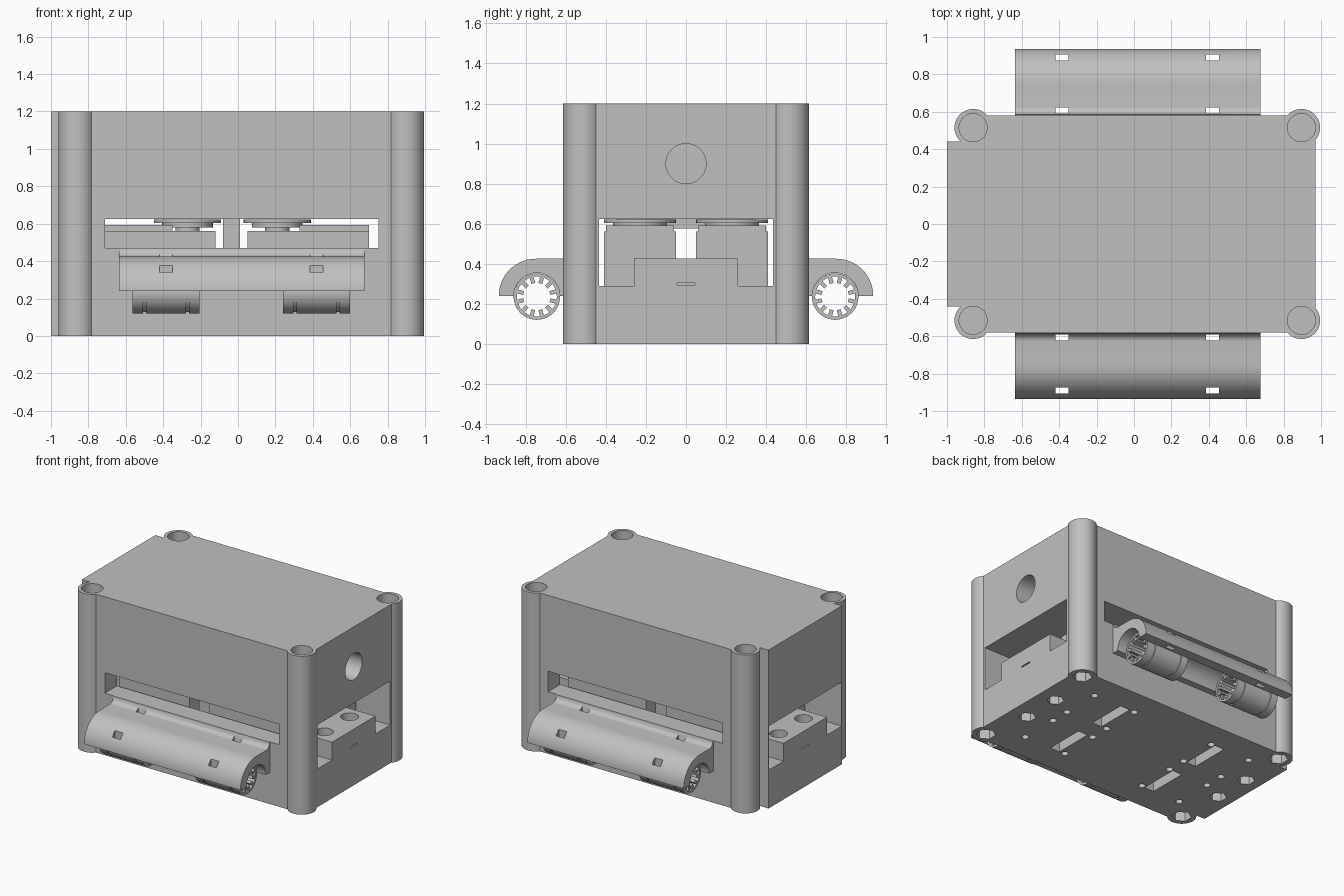
import bpy, bmesh, math
from mathutils import Matrix

if "Cube" in bpy.data.objects:
    bpy.data.objects.remove(bpy.data.objects["Cube"])

grey = bpy.data.materials.new("light grey plastic")
grey.use_nodes = True
COLOR = (0.53, 0.53, 0.53, 1)
grey.diffuse_color = COLOR
grey.node_tree.nodes["Principled BSDF"].inputs["Base Color"].default_value = COLOR


def box(bm, x0, x1, y0, y1, z0, z1):
    m = Matrix.Translation(((x0 + x1) / 2, (y0 + y1) / 2, (z0 + z1) / 2))
    m = m @ Matrix.Diagonal((x1 - x0, y1 - y0, z1 - z0, 1))
    bmesh.ops.create_cube(bm, size=1, matrix=m)


def cyl(bm, x, y, z0, z1, r, sides=40, axis="Z"):
    """Cylinder along z, or along x when axis is X (then z0, z1 are x limits)."""
    m = Matrix.Translation((x, y, (z0 + z1) / 2))
    if axis == "X":
        m = Matrix.Translation(((z0 + z1) / 2, x, y)) @ Matrix.Rotation(math.pi / 2, 4, "Y")
    bmesh.ops.create_cone(bm, cap_ends=True, segments=sides, radius1=r, radius2=r,
                          depth=z1 - z0, matrix=m)


def extrude_x(bm, profile, x0, x1):
    """Extrude a closed (y, z) outline along x."""
    face = bm.faces.new([bm.verts.new((x0, y, z)) for y, z in profile])
    out = bmesh.ops.extrude_face_region(bm, geom=[face])
    moved = [v for v in out["geom"] if isinstance(v, bmesh.types.BMVert)]
    bmesh.ops.translate(bm, verts=moved, vec=(x1 - x0, 0, 0))


def arc(cy, cz, r, a0, a1, n=16):
    angles = [math.radians(a0 + (a1 - a0) * i / n) for i in range(n + 1)]
    return [(cy + r * math.cos(a), cz + r * math.sin(a)) for a in angles]


def make(name, bm):
    bmesh.ops.recalc_face_normals(bm, faces=bm.faces)
    mesh = bpy.data.meshes.new(name)
    bm.to_mesh(mesh)
    bm.free()
    ob = bpy.data.objects.new(name, mesh)
    mesh.materials.append(grey)
    bpy.context.collection.objects.link(ob)
    return ob


def activate(ob):
    bpy.ops.object.select_all(action="DESELECT")
    ob.select_set(True)
    bpy.context.view_layer.objects.active = ob


def boolean(ob, bm, operation):
    tool = make("tool", bm)
    tool.hide_render = True
    mod = ob.modifiers.new("cut", "BOOLEAN")
    mod.object, mod.operation, mod.solver, mod.use_self = tool, operation, "EXACT", True
    activate(ob)
    bpy.ops.object.modifier_apply(modifier="cut")
    bpy.data.objects.remove(tool)


def smooth(ob):
    activate(ob)
    bpy.ops.object.shade_smooth_by_angle(angle=math.radians(30))


SIDES = (-1, 1)
POSTS = [(x, s * 0.515) for x in (-0.86, 0.895) for s in SIDES]

# Housing: block with the two end corners trimmed
bm = bmesh.new()
box(bm, -1, 0.97, -0.58, 0.58, 0, 1.2)
housing = make("housing", bm)
bm = bmesh.new()
for s in SIDES:
    y0, y1 = sorted((s * 0.44, s * 0.7))
    box(bm, -1.1, -0.87, y0, y1, -0.1, 1.3)
boolean(housing, bm, "DIFFERENCE")

# Corner posts
bm = bmesh.new()
for x, y in POSTS:
    cyl(bm, x, y, 0, 1.2, 0.1, 48)
boolean(housing, bm, "UNION")

# Long tunnel, side windows, round port
bm = bmesh.new()
box(bm, -1.1, 1.1, -0.435, 0.435, 0.29, 0.623)
box(bm, -0.71, 0.75, -0.7, 0.7, 0.47, 0.625)
cyl(bm, 0, 0.9, 0.8, 1.1, 0.1, 40, "X")
boolean(housing, bm, "DIFFERENCE")

# Raised end blocks
bm = bmesh.new()
box(bm, 0.72, 0.97, -0.26, 0.26, 0.2, 0.425)
box(bm, -1, -0.75, -0.26, 0.26, 0.2, 0.425)
boolean(housing, bm, "UNION")

# Bolt holes, nut pockets and floor openings
bm = bmesh.new()
for x, y in POSTS:
    cyl(bm, x, y, 1.08, 1.3, 0.075)
    cyl(bm, x, y, -0.1, 0.08, 0.068, 6)
for x in (-0.88, 0.83):
    for s in SIDES:
        cyl(bm, x, s * 0.15, 0.34, 0.5, 0.062)
        cyl(bm, x, s * 0.15, -0.1, 0.08, 0.06, 6)
for x in (-0.715, -0.38, 0.31, 0.665):
    for y in (-0.37, -0.075, 0.075, 0.37):
        cyl(bm, x, y, -0.1, 0.15, 0.025, 16)
for x in (-0.45, 0.395):
    for s in SIDES:
        box(bm, x - 0.04, x + 0.04, s * 0.225 - 0.15, s * 0.225 + 0.15, -0.1, 0.15)
for x in (-1, 0.97):
    box(bm, x - 0.02, x + 0.02, -0.045, 0.045, 0.293, 0.303)
boolean(housing, bm, "DIFFERENCE")
smooth(housing)

# Motors with round horns, four in a grid
for x0, x1, horn_x, plate in ((-0.71, -0.12, -0.27, (-0.71, -0.35)),
                              (0.05, 0.7, 0.21, (0.33, 0.7))):
    for s in SIDES:
        y = s * 0.23
        bm = bmesh.new()
        box(bm, x0, x1, y - 0.18, y + 0.18, 0.28, 0.56)
        box(bm, plate[0], plate[1], y - 0.17, y + 0.17, 0.55, 0.592)
        cyl(bm, horn_x, y, 0.55, 0.59, 0.065)
        cyl(bm, horn_x, y, 0.58, 0.606, 0.135)
        cyl(bm, horn_x, y, 0.604, 0.622, 0.18)
        smooth(make("motor", bm))

# Middle supports and rib under the lid
bm = bmesh.new()
for s in SIDES:
    box(bm, -0.08, 0.01, s * 0.25 - 0.1, s * 0.25 + 0.1, 0.28, 0.63)
box(bm, -0.08, 0.01, -0.16, 0.16, 0.575, 0.63)
make("middle_support", bm)

# Curved bearing holders on both long sides, with tie slots
for s, label in ((-1, "front"), (1, "back")):
    outline = [(0.56, 0.24), (0.56, 0.47)]
    outline += arc(0.63, 0.47, 0.045, 180, 270, 8)
    outline += arc(0.75, 0.24, 0.185, 90, 0, 20)
    outline += arc(0.745, 0.24, 0.115, 0, 180, 24)
    bm = bmesh.new()
    extrude_x(bm, [(s * y, z) for y, z in outline], -0.635, 0.675)
    holder = make(label + "_bearing_holder", bm)
    bm = bmesh.new()
    for x in (-0.385, 0.42):
        for y in (0.608, 0.89):
            box(bm, x - 0.034, x + 0.034, s * y - 0.016, s * y + 0.016, 0.1, 0.6)
    boolean(holder, bm, "DIFFERENCE")
    smooth(holder)

    # Bearings: ringed tube with teeth pointing inward
    for x0 in (-0.565, 0.24):
        x1 = x0 + 0.36
        bm = bmesh.new()
        cyl(bm, s * 0.745, 0.236, x0, x1, 0.116, 48, "X")
        tube = make(label + "_bearing", bm)
        bm = bmesh.new()
        cyl(bm, s * 0.745, 0.236, x0 - 0.1, x1 + 0.1, 0.1, 48, "X")
        boolean(tube, bm, "DIFFERENCE")
        for x in (x0 + 0.065, x1 - 0.065):
            bm = bmesh.new()
            cyl(bm, s * 0.745, 0.236, x - 0.008, x + 0.008, 0.13, 48, "X")
            core = bmesh.new()
            cyl(core, s * 0.745, 0.236, x - 0.05, x + 0.05, 0.109, 48, "X")
            ring = make("groove", bm)
            boolean(ring, core, "DIFFERENCE")
            bm = bmesh.new()
            bm.from_mesh(ring.data)
            bpy.data.objects.remove(ring)
            boolean(tube, bm, "DIFFERENCE")
        smooth(tube)
        bm = bmesh.new()
        for i in range(12):
            part = bmesh.ops.create_cube(bm, size=1, matrix=Matrix.Translation(
                ((x0 + x1) / 2, s * 0.745, 0.236))
                @ Matrix.Rotation(math.tau * (i + 0.5) / 12, 4, "X")
                @ Matrix.Translation((0, 0, 0.086)) @ Matrix.Diagonal((0.355, 0.02, 0.036, 1)))
        make(label + "_bearing_teeth", bm)
